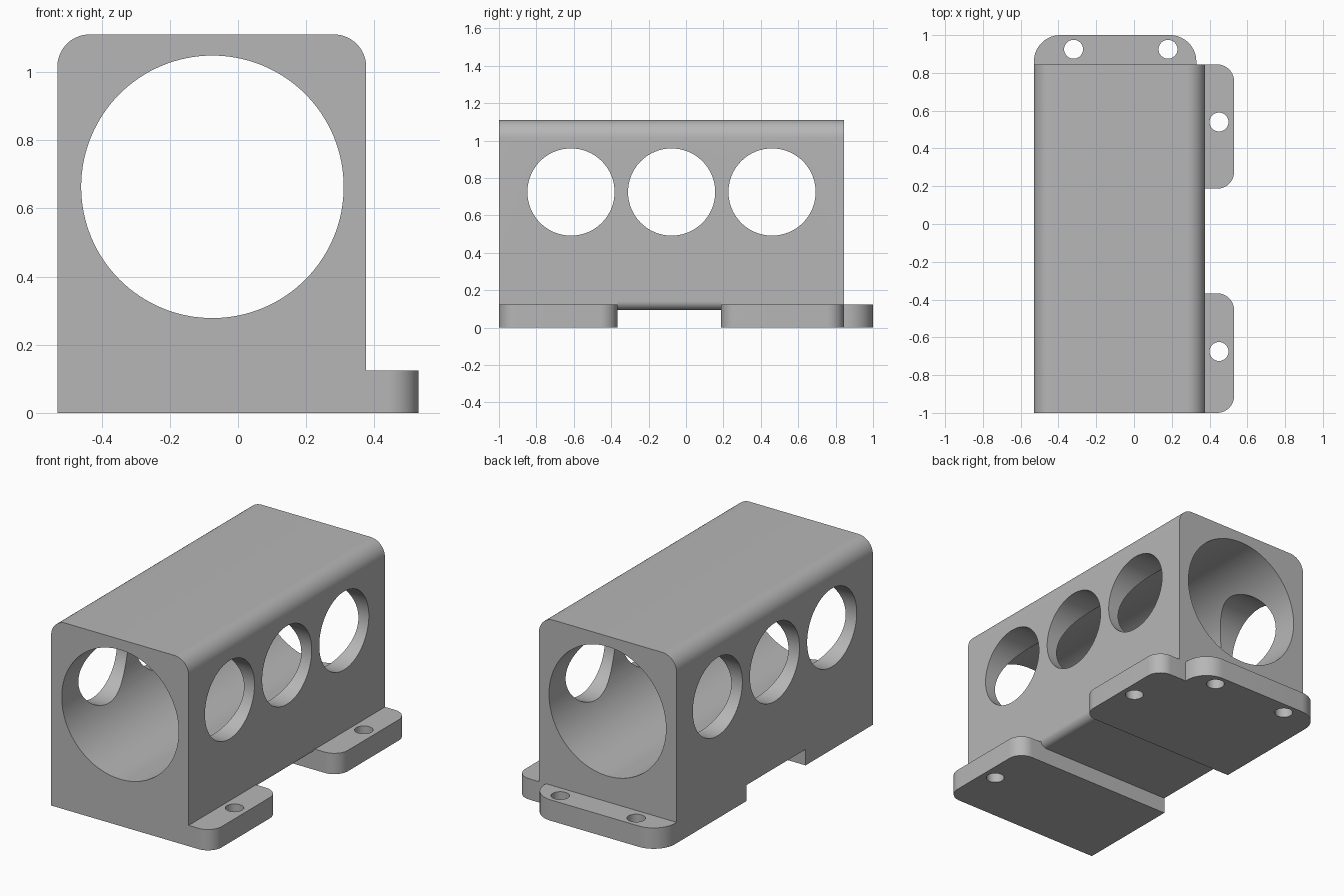
import bpy
from math import pi, tan
from mathutils import Vector, Matrix

cube = bpy.data.objects.get("Cube")
if cube:
    bpy.data.objects.remove(cube, do_unlink=True)

gray = bpy.data.materials.new("plain gray")
gray.use_nodes = True
COLOUR = (0.47, 0.47, 0.47, 1)
gray.diffuse_color = COLOUR
gray.node_tree.nodes["Principled BSDF"].inputs["Base Color"].default_value = COLOUR


def rounded(corners, steps=14):
    """Outline from (x, y, radius) corners, each turned into an arc."""
    pts = []
    for i, (x, y, r) in enumerate(corners):
        p = Vector((x, y))
        if r == 0:
            pts.append(p)
            continue
        a = (Vector(corners[i - 1][:2]) - p).normalized()
        b = (Vector(corners[(i + 1) % len(corners)][:2]) - p).normalized()
        half = a.angle(b) / 2
        start = a * (r / tan(half))
        centre = p + (a + b).normalized() * (start.length ** 2 + r * r) ** 0.5
        turn = (pi - 2 * half) * (1 if a.cross(b) < 0 else -1)
        for k in range(steps + 1):
            pts.append(centre + Matrix.Rotation(turn * k / steps, 2) @ (p + start - centre))
    return pts


def prism(name, outline, low, high, upright=False):
    """Extrude an outline along z, or along y when upright."""
    n = len(outline)
    verts = [(p.x, h, p.y) if upright else (p.x, p.y, h)
             for h in (low, high) for p in outline]
    sides = [(i, (i + 1) % n, n + (i + 1) % n, n + i) for i in range(n)]
    faces = [tuple(reversed(range(n))), tuple(range(n, 2 * n))] + sides
    if upright:
        faces = [tuple(reversed(f)) for f in faces]
    mesh = bpy.data.meshes.new(name)
    mesh.from_pydata(verts, [], faces)
    mesh.update()
    mesh.materials.append(gray)
    ob = bpy.data.objects.new(name, mesh)
    bpy.context.collection.objects.link(ob)
    return ob


def drill(name, centre, radius, length, rotation=(0, 0, 0), sides=96):
    bpy.ops.mesh.primitive_cylinder_add(vertices=sides, radius=radius, depth=length,
                                        location=centre, rotation=rotation)
    ob = bpy.context.object
    ob.name = name
    ob.data.materials.append(gray)
    return ob


def combine(target, tool, operation):
    mod = target.modifiers.new(operation, "BOOLEAN")
    mod.operation, mod.solver, mod.object = operation, "EXACT", tool
    bpy.context.view_layer.objects.active = target
    bpy.ops.object.modifier_apply(modifier=mod.name)
    bpy.data.objects.remove(tool, do_unlink=True)


LEFT, RIGHT, FLANGE = -0.53, 0.376, 0.53
FRONT, BACK = -1.0, 0.845
PAD, FOOT_R = 0.124, 0.09

# Main block, with rounded top edges and one rounded lower edge
housing = prism("mounting_housing", rounded([
    (LEFT, 0.095, 0), (RIGHT, 0.095, 0.045),
    (RIGHT, 1.11, 0.095), (LEFT, 1.11, 0.095)]), FRONT, BACK, upright=True)

# Mounting pads under both ends
front_pad = prism("front_pad", rounded([
    (LEFT, FRONT, 0), (FLANGE, FRONT, FOOT_R),
    (FLANGE, -0.367, FOOT_R), (LEFT, -0.367, 0)]), 0, PAD)
rear_pad = prism("rear_pad", rounded([
    (LEFT, 0.187, 0), (FLANGE, 0.187, FOOT_R), (FLANGE, BACK, FOOT_R),
    (0.33, BACK, 0), (0.33, 1, 0.14), (LEFT, 1, 0.14)]), 0, PAD)

# Solid block corners down to the ground
for name, y0, y1 in (("front_base", FRONT, -0.367), ("rear_base", 0.187, BACK)):
    base = prism(name, rounded([(LEFT, y0, 0), (RIGHT, y0, 0),
                                (RIGHT, y1, 0), (LEFT, y1, 0)]), 0, 0.3)
    combine(housing, base, "UNION")
combine(housing, front_pad, "UNION")
combine(housing, rear_pad, "UNION")

# Long bore, then cross holes, then screw holes
combine(housing, drill("bore", (-0.075, 0, 0.663), 0.385, 3, (pi / 2, 0, 0), 128), "DIFFERENCE")
for y in (-0.615, -0.077, 0.46):
    combine(housing, drill("side_hole", (0, y, 0.725), 0.233, 3, (0, pi / 2, 0)), "DIFFERENCE")
for x, y in ((0.45, 0.54), (0.45, -0.675), (-0.32, 0.925), (0.18, 0.925)):
    combine(housing, drill("screw_hole", (x, y, 0.06), 0.05, 0.4, sides=40), "DIFFERENCE")

bpy.ops.object.select_all(action="DESELECT")
housing.select_set(True)
bpy.context.view_layer.objects.active = housing
bpy.ops.object.shade_smooth_by_angle(angle=pi / 6)
